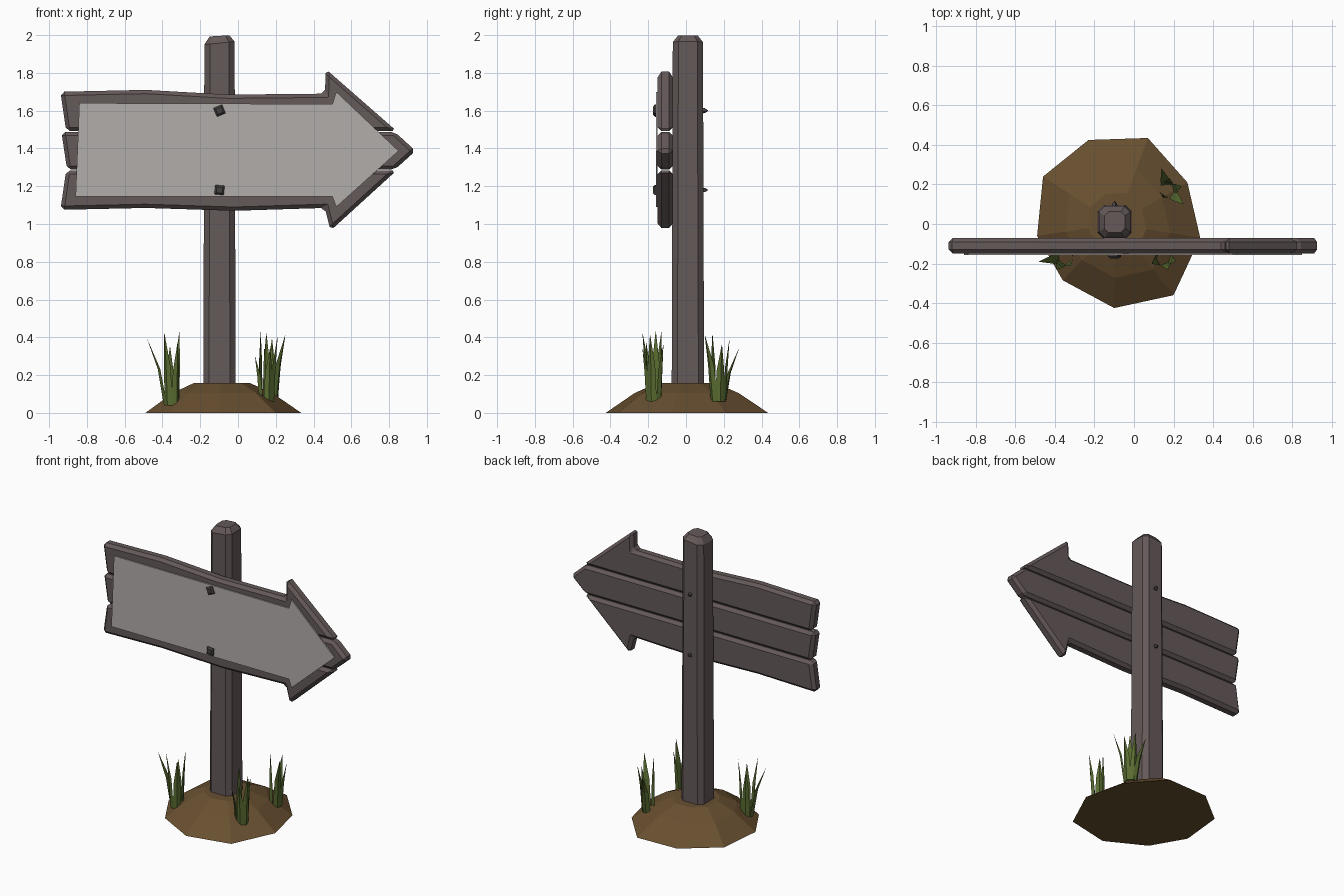
import bpy, bmesh, math
from mathutils import Vector, Matrix

cube = bpy.data.objects.get("Cube")
if cube:
    bpy.data.objects.remove(cube, do_unlink=True)


def material(name, r, g, b):
    mat = bpy.data.materials.new(name)
    mat.use_nodes = True
    mat.diffuse_color = (r, g, b, 1)
    mat.node_tree.nodes["Principled BSDF"].inputs["Base Color"].default_value = (r, g, b, 1)
    return mat


WOOD = material("weathered wood", .13, .10, .10)
PAINT = material("pale grey paint", .45, .42, .41)
IRON = material("dark iron", .06, .05, .05)
SOIL = material("brown soil", .14, .08, .03)
GRASS = material("grass green", .10, .15, .03)


def finish(name, bm, mat):
    bmesh.ops.recalc_face_normals(bm, faces=bm.faces)
    mesh = bpy.data.meshes.new(name)
    bm.to_mesh(mesh)
    bm.free()
    mesh.materials.append(mat)
    obj = bpy.data.objects.new(name, mesh)
    bpy.context.collection.objects.link(obj)
    return obj


def loft(bm, rings):
    """Skin a stack of equal-length point rings and cap both ends."""
    loops = [[bm.verts.new(p) for p in ring] for ring in rings]
    n = len(loops[0])
    for low, high in zip(loops, loops[1:]):
        for i in range(n):
            j = (i + 1) % n
            bm.faces.new((low[i], low[j], high[j], high[i]))
    bm.faces.new(loops[0])
    bm.faces.new(loops[-1])


def slab(name, outline, front, back, mat, bevel=0):
    """Extrude an upright outline of (x, z) points from front to back."""
    bm = bmesh.new()
    loft(bm, [[(x, y, z) for x, z in outline] for y in (front, back)])
    obj = finish(name, bm, mat)
    if bevel:
        mod = obj.modifiers.new("worn edges", 'BEVEL')
        mod.width = bevel
        mod.segments = 1
        mod.limit_method = 'ANGLE'
        mod.angle_limit = math.radians(25)
    return obj


# Post: chamfered square section with a cut-back top
def post_ring(half, chamfer, z, tilt=0):
    c = half - chamfer
    corners = [(c, half), (half, c), (half, -c), (c, -half),
               (-c, -half), (-half, -c), (-half, c), (-c, half)]
    return [(x - .098, y + .01, z + tilt * x) for x, y in corners]


bm = bmesh.new()
loft(bm, [post_ring(.086, .03, .05), post_ring(.08, .03, 1.958, .1),
          post_ring(.052, .02, 1.996, .06)])
finish("post", bm, WOOD)

# Three planks that together form the arrow
FRONT, BACK = -.15, -.07
slab("top_plank", [(-.94, 1.7), (-.49, 1.71), (-.05, 1.685), (.46, 1.69), (.465, 1.82),
                   (.84, 1.492), (-.91, 1.492)], FRONT, BACK, WOOD, .02)
slab("middle_plank", [(-.935, 1.488), (.83, 1.488), (.94, 1.387), (.83, 1.288),
                      (-.905, 1.288)], FRONT, BACK, WOOD, .02)
slab("bottom_plank", [(-.91, 1.284), (.84, 1.284), (.49, .965), (.46, 1.085), (-.02, 1.07),
                      (-.49, 1.085), (-.94, 1.075)], FRONT, BACK, WOOD, .02)

# Painted arrow on the front
slab("painted_arrow", [(-.84, 1.64), (.50, 1.635), (.52, 1.7), (.85, 1.387), (.52, 1.09),
                       (.50, 1.145), (-.86, 1.145), (-.85, 1.39)], FRONT - .008, FRONT, PAINT)

# Nail heads in front, with their points coming out behind the post
for label, z, turn in (("upper", 1.6, .4), ("lower", 1.18, -.1)):
    def nail_ring(radius, y):
        angles = [turn + math.pi / 4 * k for k in (1, 3, 5, 7)]
        return [(-.098 + radius * math.cos(a), y, z + radius * math.sin(a)) for a in angles]
    bm = bmesh.new()
    loft(bm, [nail_ring(.022, -.175), nail_ring(.035, -.165), nail_ring(.035, -.15)])
    loft(bm, [nail_ring(.016, .08), nail_ring(.014, .1), nail_ring(.002, .116)])
    finish(label + "_nail", bm, IRON)

# Mound: an uneven nine-sided heap
rim = [(-.46, .24), (-.23, .425), (.07, .435), (.27, .21), (.335, -.07),
       (.2, -.36), (-.1, -.425), (-.36, -.285), (-.49, -.06)]
bm = bmesh.new()
loft(bm, [[(-.09 + s * (x + .09), s * y, z) for x, y in rim]
          for s, z in ((1, 0), (.64, .105), (.36, .158))])
finish("mound", bm, SOIL)


# Grass: three-sided blades that rise, then lean out to their tips
def blade(bm, root, tip, width):
    bend = root.lerp(tip, .35)
    bend.z = root.z + (tip.z - root.z) * .55
    lean = math.atan2(tip.y - root.y, tip.x - root.x)

    def ring(centre, size):
        sides = ((0, 1), (0, -1), (.5, 0))
        turn = Matrix.Rotation(lean, 3, 'Z')
        return [centre + turn @ Vector((a * size, b * size, 0)) for a, b in sides]
    loft(bm, [ring(root, width), ring(bend, width * .8), ring(tip, .001)])


tufts = {
    "left_grass": ((.15, -.17, .06), [(-.03, .01, .43), (.06, -.02, .41), (.02, -.06, .34),
                                      (-.06, -.03, .3), (.03, .05, .36)]),
    "right_grass": ((-.35, -.17, .04), [(-.13, -.02, .39), (-.04, -.06, .42), (.04, .04, .43),
                                        (-.01, .03, .35), (.03, -.04, .37)]),
    "back_grass": ((.17, .17, .06), [(.08, -.07, .41), (-.02, -.03, .42), (.07, .02, .36),
                                     (-.03, .11, .34), (.01, .06, .39)]),
}
for name, (centre, tips) in tufts.items():
    bm = bmesh.new()
    middle = Vector(centre)
    for k, (dx, dy, top) in enumerate(tips):
        a = math.atan2(dy, dx)
        root = middle + Vector((math.cos(a), math.sin(a), 0)) * .03
        blade(bm, root, Vector((centre[0] + dx, centre[1] + dy, top)), .026)
    finish(name, bm, GRASS)
